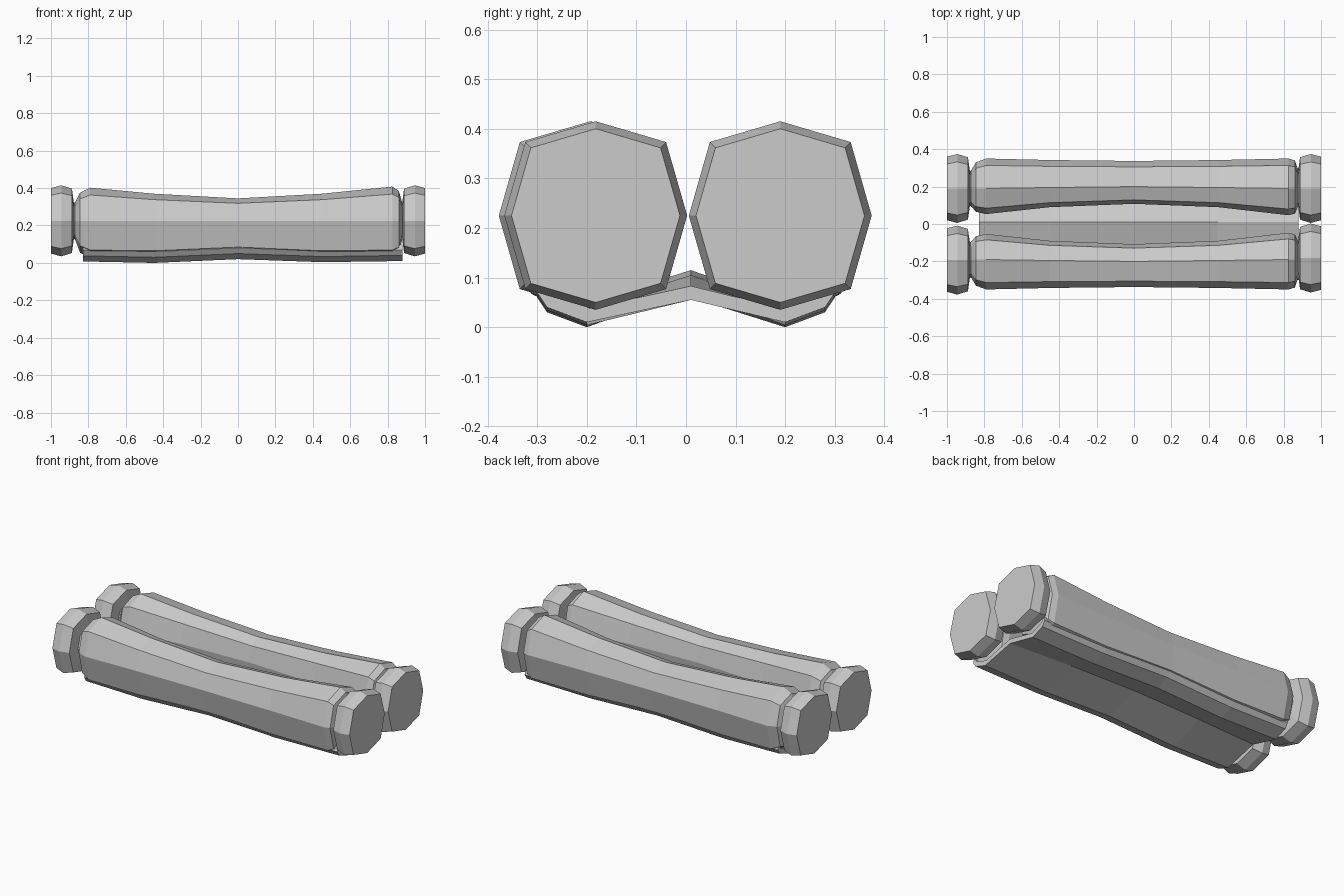
import bpy, bmesh

if "Cube" in bpy.data.objects:
    bpy.data.objects.remove(bpy.data.objects["Cube"])

ZC = 0.225
# Slightly squared eight-sided outline, in (y, z) units of radius
OCT = [(0, 1), (.77, .78), (1, 0), (.77, -.78), (0, -1), (-.77, -.78), (-1, 0), (-.77, .78)]


def loft(name, rings):
    """Skin a list of equal-sized rings and cap both ends."""
    bm = bmesh.new()
    loops = [[bm.verts.new(p) for p in ring] for ring in rings]
    n = len(loops[0])
    for a, b in zip(loops, loops[1:]):
        for i in range(n):
            j = (i + 1) % n
            bm.faces.new((a[i], a[j], b[j], b[i]))
    bm.faces.new(loops[0])
    bm.faces.new(loops[-1])
    bmesh.ops.recalc_face_normals(bm, faces=bm.faces)
    mesh = bpy.data.meshes.new(name)
    bm.to_mesh(mesh)
    bm.free()
    ob = bpy.data.objects.new(name, mesh)
    bpy.context.collection.objects.link(ob)
    return ob


def ring(x, yc, out, inn, up, down, side):
    """Octagon with separate outer, inner, upper and lower radii."""
    return [(x, side * (yc + u * (out if u > 0 else inn)),
             ZC + v * (up if v > 0 else down)) for u, v in OCT]


# Paper roll stations: x, centre y, outer, inner, up, down
ROLL = [(-.875, .19, .09, .09, .09, .09), (-.845, .19, .14, .125, .15, .17),
        (-.79, .19, .16, .137, .177, .20), (-.45, .195, .147, .105, .145, .205),
        (0, .20, .137, .092, .12, .18), (.45, .195, .147, .105, .145, .205),
        (.825, .19, .16, .143, .183, .20), (.86, .19, .15, .135, .16, .18),
        (.88, .19, .09, .09, .09, .09)]

# Knob profile: distance from the middle, radius
KNOB = [(.86, .09), (.878, .10), (.888, .172), (.945, .19), (1.0, .175)]

for label, side in (("front", -1), ("back", 1)):
    loft(label + "_roll", [ring(*s, side) for s in ROLL])
    for end, sx in (("left", -1), ("right", 1)):
        yc = .19
        if side < 0:
            yc = .193 if sx < 0 else .182
        loft(f"{label}_{end}_knob",
             [ring(sx * x, yc, r * .97, r * .97, r, r, side) for x, r in KNOB])

# Sheet stations under both rolls: x, bottom z, ridge z, thickness
SHEET = [(-.83, .008, .06, .03), (-.45, .0, .075, .03), (0, .02, .085, .03),
         (.45, .004, .075, .03), (.88, .01, .055, .028)]


def sheet_ring(x, low, ridge, t):
    half = [(.01, ridge), (.2, low), (.28, low + .03), (.30, low + .06)]
    under = [(-y, z) for y, z in half[:0:-1]] + half
    over = [(y * .97, z + t) for y, z in reversed(under)]
    return [(x, y, z) for y, z in under + over]


loft("sheet", [sheet_ring(*s) for s in SHEET])
